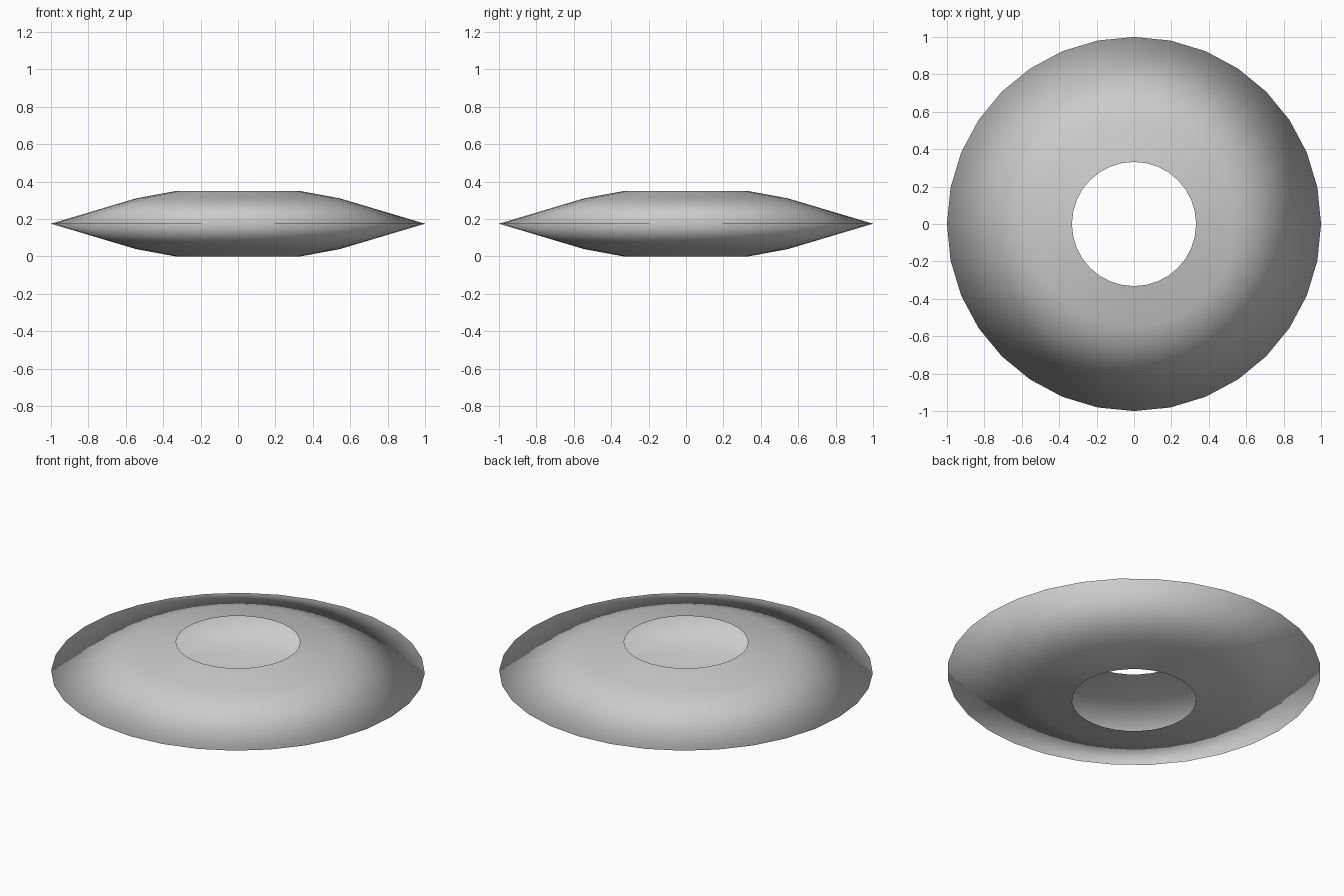
import bpy, bmesh, math

if "Cube" in bpy.data.objects:
    bpy.data.objects.remove(bpy.data.objects["Cube"])

SIDES = 32
# Half profile (radius, height) from lower hole rim, out to the edge, up to upper hole rim
PROFILE = [(0.332, 0.0), (0.543, 0.039), (1.0, 0.175), (0.543, 0.311), (0.332, 0.35)]

# Hollow lens-shaped ring, open at the central holes
bm = bmesh.new()
rings = []
for r, z in PROFILE:
    rings.append([bm.verts.new((r * math.cos(2 * math.pi * i / SIDES),
                                r * math.sin(2 * math.pi * i / SIDES), z))
                  for i in range(SIDES)])
for low, high in zip(rings, rings[1:]):
    for i in range(SIDES):
        j = (i + 1) % SIDES
        face = bm.faces.new((low[i], low[j], high[j], high[i]))
        face.smooth = True

mesh = bpy.data.meshes.new("ring_shell")
bm.to_mesh(mesh)
bm.free()
shell = bpy.data.objects.new("ring_shell", mesh)
bpy.context.collection.objects.link(shell)
